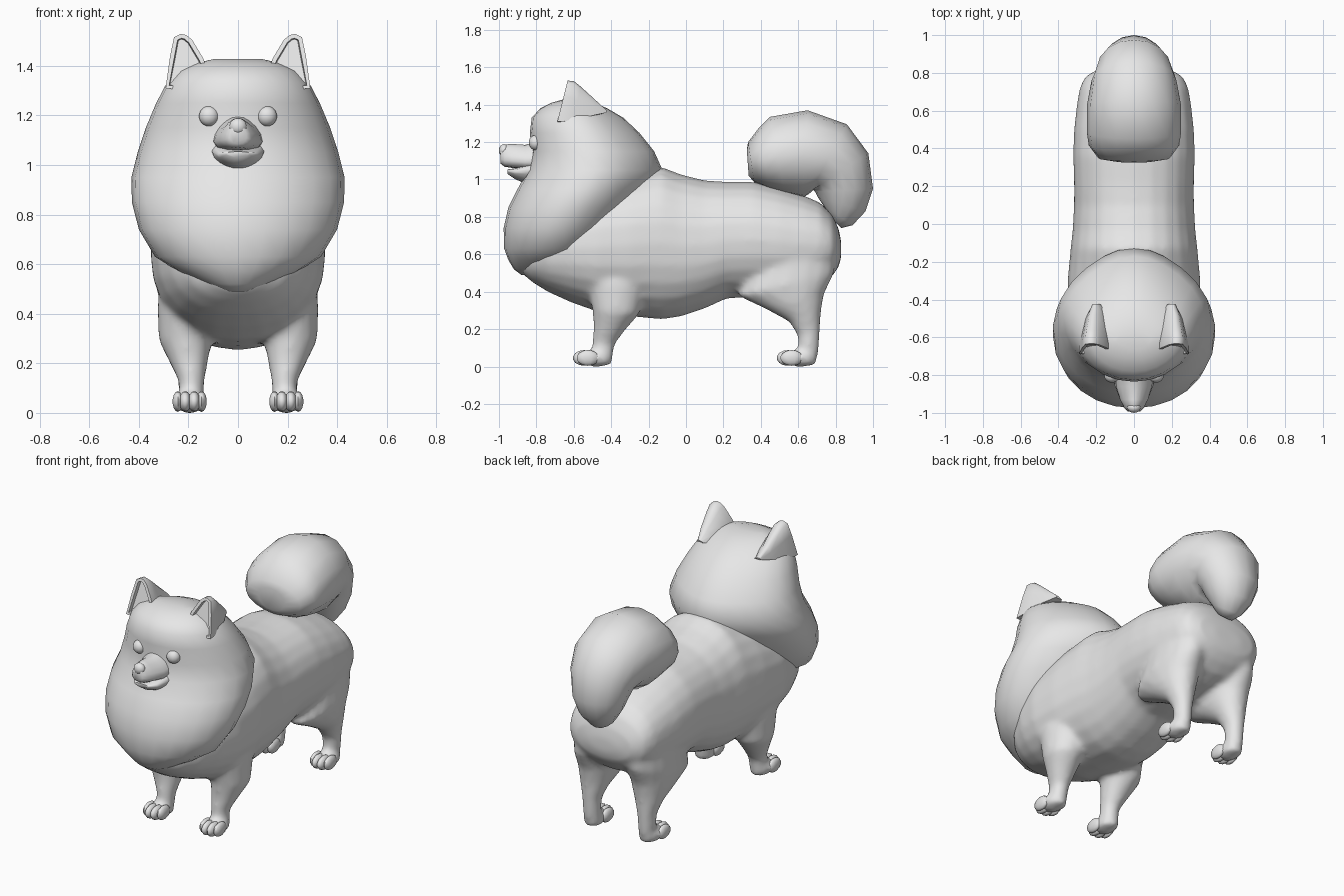
import bpy, bmesh, math
from mathutils import Vector

grey = bpy.data.materials.new("plain_grey")
grey.diffuse_color = (0.8, 0.8, 0.8, 1)


def finish(name, bm, angle=70):
    bmesh.ops.recalc_face_normals(bm, faces=bm.faces[:])
    mesh = bpy.data.meshes.new(name)
    bm.to_mesh(mesh)
    bm.free()
    mesh.materials.append(grey)
    ob = bpy.data.objects.new(name, mesh)
    bpy.context.collection.objects.link(ob)
    bpy.ops.object.select_all(action='DESELECT')
    ob.select_set(True)
    bpy.context.view_layer.objects.active = ob
    bpy.ops.object.shade_smooth_by_angle(angle=math.radians(angle))
    return ob


def skin(bm, rings):
    """Join equal rings of points with quads and close both ends."""
    vs = [[bm.verts.new(p) for p in r] for r in rings]
    n = len(vs[0])
    for a, b in zip(vs, vs[1:]):
        for i in range(n):
            bm.faces.new((a[i], a[(i + 1) % n], b[(i + 1) % n], b[i]))
    bm.faces.new(vs[-1])
    return bm.faces.new(vs[0])


def loft(name, rows, segs=16, power=1.0, taper=0.0, pinch=0.0):
    """Rows: edge point (y, z), opposite edge point (y, z), half width, x centre."""
    def bend(v):
        return math.copysign(abs(v) ** power, v)
    rings = []
    for ya, za, yb, zb, w, x in rows:
        ring = []
        for i in range(segs):
            t = 2 * math.pi * i / segs
            c, s = bend(math.cos(t)), bend(math.sin(t))
            s *= (1 + taper * c) * (1 - pinch * max(0, c) ** 2)
            ring.append((x + w * s, (ya + yb) / 2 + c * (yb - ya) / 2,
                         (za + zb) / 2 + c * (zb - za) / 2))
        rings.append(ring)
    bm = bmesh.new()
    skin(bm, rings)
    return finish(name, bm)


def ball(name, loc, size, u=14, v=9):
    bm = bmesh.new()
    bmesh.ops.create_uvsphere(bm, u_segments=u, v_segments=v, radius=1)
    for p in bm.verts:
        p.co = Vector([p.co[i] * size[i] + loc[i] for i in range(3)])
    return finish(name, bm)


# Body: y, top z, bottom z, half width
body = [(-.88, .62, .50, .10), (-.82, .72, .45, .20), (-.74, .82, .40, .27),
        (-.62, .92, .345, .325), (-.48, .98, .295, .352), (-.30, 1.03, .268, .352),
        (-.13, 1.068, .252, .336), (-.03, 1.028, .267, .325), (.10, .995, .31, .318),
        (.22, .988, .365, .318), (.36, .988, .37, .322), (.50, .955, .38, .318),
        (.64, .91, .40, .302), (.72, .875, .43, .288), (.78, .815, .48, .26),
        (.815, .74, .53, .20), (.83, .67, .58, .10)]
torso = [loft("body", [(y, t, y, b, w, 0) for y, t, b, w in body], 24, .92)]

# Head and ruff: z, front y, back y, half width
ruff = [(.49, -.88, -.76, .05), (.52, -.92, -.62, .14), (.57, -.95, -.51, .24),
        (.63, -.972, -.44, .335), (.74, -.975, -.34, .40), (.85, -.95, -.25, .428),
        (.95, -.90, -.18, .43), (1.05, -.845, -.125, .405), (1.15, -.825, -.17, .372),
        (1.25, -.835, -.25, .33), (1.33, -.825, -.335, .288), (1.38, -.78, -.42, .235),
        (1.41, -.72, -.49, .17), (1.427, -.66, -.57, .10)]
loft("head_ruff", [(f, z, b, z, w, 0) for z, f, b, w in ruff], 24, pinch=.25)

# Tail curling up and forward over the back: inner edge, outer edge, half width
tail = [(.77, .80, .83, .74, .05), (.735, .86, .89, .755, .09), (.705, .905, .96, .83, .135),
        (.69, .935, 1.0, .95, .165), (.68, .945, .975, 1.14, .195), (.66, .925, .86, 1.295, .225),
        (.62, .90, .65, 1.37, .248), (.53, .92, .45, 1.335, .25), (.45, .945, .385, 1.27, .24),
        (.365, .985, .332, 1.20, .19), (.335, 1.02, .325, 1.16, .09)]
loft("tail", [r + (0,) for r in tail], 16)

# Muzzle, lower jaw and nose
muzzle = [(-.78, 1.21, 1.05, .095), (-.86, 1.185, 1.055, .088), (-.93, 1.19, 1.062, .068),
          (-.97, 1.187, 1.068, .05), (-.992, 1.17, 1.085, .032)]
loft("muzzle", [(y, t, y, b, w, 0) for y, t, b, w in muzzle], 16, .9, taper=.4)
jaw = [(-.76, 1.11, .955, .105), (-.85, 1.085, .975, .095), (-.91, 1.06, 1.0, .075),
       (-.955, 1.054, 1.03, .045)]
loft("lower_jaw", [(y, t, y, b, w, 0) for y, t, b, w in jaw], 16, .9, taper=-.4)
ball("nose", (0, -.972, 1.155), (.036, .028, .034))

# Legs: front edge, rear edge, half width, x centre
fore = [(-.56, .60, -.22, .60, .10, .20), (-.53, .44, -.22, .42, .118, .208),
        (-.50, .30, -.25, .28, .108, .212), (-.495, .22, -.32, .20, .08, .20),
        (-.50, .13, -.38, .12, .052, .187), (-.505, .06, -.39, .055, .052, .19),
        (-.51, .005, -.40, .005, .05, .19)]
hind = [(.36, .62, .80, .66, .11, .18), (.28, .375, .795, .50, .125, .182),
        (.43, .305, .74, .39, .11, .183), (.55, .24, .722, .29, .08, .187),
        (.595, .17, .718, .19, .054, .19), (.60, .09, .71, .09, .05, .19),
        (.595, .005, .695, .005, .05, .19)]
outline = [(.095, 1.31), (.14, 1.43), (.185, 1.505), (.208, 1.524), (.23, 1.529),
           (.258, 1.515), (.274, 1.44), (.292, 1.31), (.20, 1.30)]

for side, s in (("left", 1), ("right", -1)):
    for kind, rows, y in (("front", fore, -.48), ("hind", hind, .61)):
        torso.append(loft(f"{kind}_leg_{side}", [r[:5] + (s * r[5],) for r in rows], 16))
        # Paw pad and four toes
        torso.append(ball(f"{kind}_paw_{side}", (s * .195, y, .044), (.064, .09, .046)))
        for k, (dx, dy, r) in enumerate([(-.048, -.045, .022), (-.018, -.065, .025),
                                         (.018, -.065, .025), (.048, -.045, .022)]):
            ball(f"{kind}_toe_{side}_{k + 1}", (s * .195 + dx, y + dy, .046),
                 (r, .06, .042), 10, 7)

    # Ear with a recessed front panel
    bm = bmesh.new()
    rings = []
    for dy, k in ((0, 1), (.035, .98), (.08, .80), (.18, .36), (.25, .05)):
        rings.append([(s * (.20 + (x - .20) * k ** .5),
                       -.675 + dy + (z - 1.36) * .25 * k,
                       1.36 + (z - 1.36) * k) for x, z in outline])
    front = skin(bm, rings)
    bm.normal_update()
    bmesh.ops.inset_individual(bm, faces=[front], thickness=.018)
    bmesh.ops.inset_individual(bm, faces=[front], thickness=.004)
    for v in front.verts:
        v.co.y += .025
    finish(f"ear_{side}", bm, 55)

    # Eye
    ball(f"eye_{side}", (s * .117, -.803, 1.197), (.041, .038, .041))

# Fuse body, legs and paws into one soft skin
bpy.ops.object.select_all(action='DESELECT')
for ob in torso:
    ob.select_set(True)
bpy.context.view_layer.objects.active = torso[0]
bpy.ops.object.join()
fuse = torso[0].modifiers.new("fuse", 'REMESH')
fuse.mode = 'VOXEL'
fuse.voxel_size = .016
fuse.use_smooth_shade = True
soften = torso[0].modifiers.new("soften", 'SMOOTH')
soften.factor = .5
soften.iterations = 10
